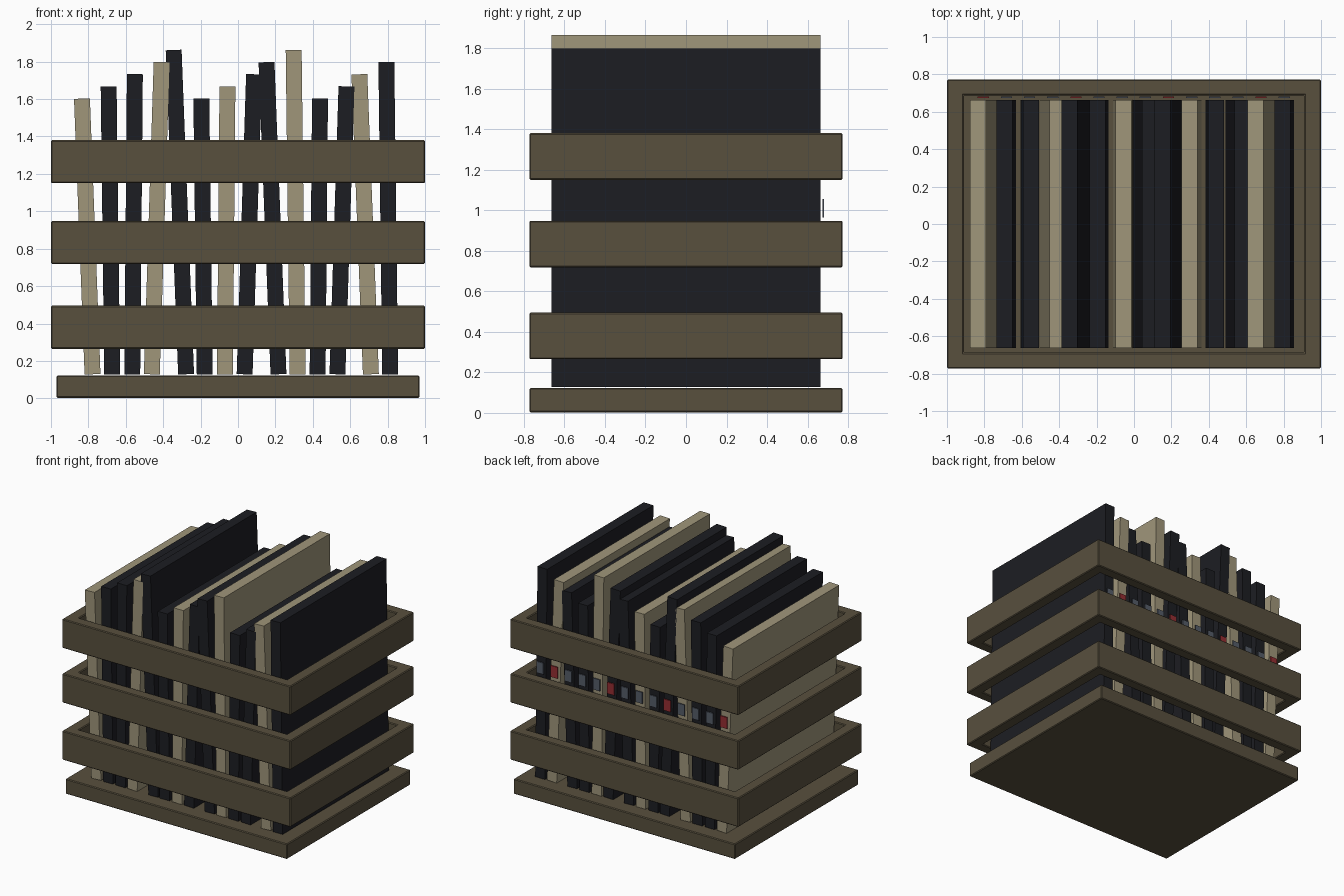
import bpy, bmesh
from math import radians
from mathutils import Matrix, Vector

if "Cube" in bpy.data.objects:
    bpy.data.objects.remove(bpy.data.objects["Cube"])


def material(name, rgb):
    m = bpy.data.materials.new(name)
    m.diffuse_color = (*rgb, 1)
    m.use_nodes = True
    m.node_tree.nodes["Principled BSDF"].inputs["Base Color"].default_value = m.diffuse_color
    return m


WOOD = material("crate_wood", (0.098, 0.08, 0.048))
TAN = material("tan_sleeve", (0.35, 0.305, 0.195))
DARK = material("dark_sleeve", (0.0116, 0.0123, 0.016))
RED = material("red_tab", (0.30, 0.027, 0.032))
SLATE = material("slate_tab", (0.09, 0.107, 0.14))


def finish(name, bm, mat, bevel=0):
    bmesh.ops.recalc_face_normals(bm, faces=bm.faces[:])
    me = bpy.data.meshes.new(name)
    bm.to_mesh(me)
    bm.free()
    me.materials.append(mat)
    ob = bpy.data.objects.new(name, me)
    bpy.context.collection.objects.link(ob)
    if bevel:
        b = ob.modifiers.new("edge_bevel", 'BEVEL')
        b.width, b.segments = bevel, 1
    return ob


def box(name, size, centre, mat, bevel=0):
    bm = bmesh.new()
    bmesh.ops.create_cube(bm, size=1)
    bmesh.ops.transform(bm, matrix=Matrix.Translation(centre) @ Matrix.Diagonal((*size, 1)), verts=bm.verts)
    return finish(name, bm, mat, bevel)


def ring(name, outer, inner, z0, z1):
    # rectangular band of slats, open in the middle
    bm = bmesh.new()
    corners = [(-1, -1), (1, -1), (1, 1), (-1, 1)]
    loops = [[bm.verts.new((sx * h[0], sy * h[1], z)) for sx, sy in corners]
             for h, z in ((outer, z0), (outer, z1), (inner, z1), (inner, z0))]
    for a in range(4):
        p, q = loops[a], loops[(a + 1) % 4]
        for i in range(4):
            j = (i + 1) % 4
            bm.faces.new((p[i], p[j], q[j], q[i]))
    return finish(name, bm, WOOD, 0.006)


# crate: base board and three slat bands
box("crate_base", (1.94, 1.546, 0.12), (0, 0, 0.063), WOOD, 0.006).location.z = 0.0
for n, z in enumerate((0.265, 0.718, 1.15)):
    ring(f"slat_band_{n + 1}", (1.0, 0.773), (0.91, 0.688), z, z + 0.23)

# row of leaning sleeves, each with a small tab on the back edge
leans = (-2.2, -0.7, 0.5, 1.8)
for i in range(14):
    x = -0.806 + i * 0.1238
    z0, z1 = 0.128, 1.603 + 0.065 * (i % 5)
    sleeve = box(f"sleeve_{i + 1}", (0.085, 1.328, z1 - z0), (0, 0, 0), TAN if i % 3 == 0 else DARK)
    sleeve.location = Vector((x, 0, (z0 + z1) / 2))
    sleeve.rotation_euler.y = radians(leans[i % 4])
    box(f"tab_{i + 1}", (0.06, 0.008, 0.09), (x, 0.678, 1.01), RED if i % 4 == 0 else SLATE)
